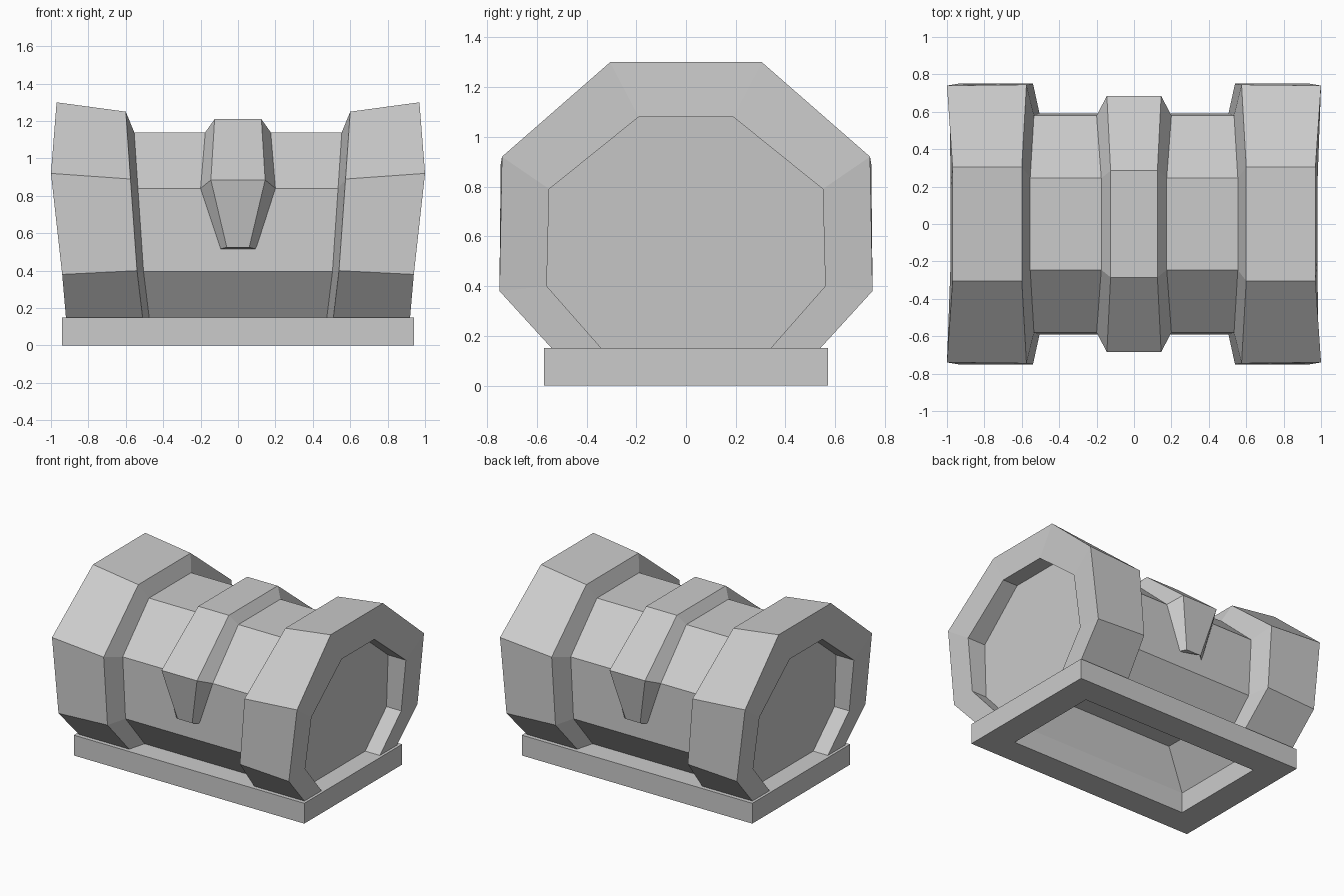
import bpy
import bmesh

cube = bpy.data.objects.get("Cube")
if cube:
    bpy.data.objects.remove(cube, do_unlink=True)

GREY = (0.6, 0.6, 0.6, 1)
mat = bpy.data.materials.new("plain grey")
mat.use_nodes = True
mat.diffuse_color = GREY
mat.node_tree.nodes["Principled BSDF"].inputs["Base Color"].default_value = GREY


def loft(name, rings, closed=False, caps=()):
    """Skin equal-length point rings; caps lists the rings to fill."""
    bm = bmesh.new()
    rows = [[bm.verts.new(p) for p in ring] for ring in rings]
    for a, b in zip(rows, rows[1:]):
        count = len(a)
        for i in range(count if closed else count - 1):
            j = (i + 1) % count
            bm.faces.new((a[i], a[j], b[j], b[i]))
    for i in caps:
        bm.faces.new(rows[i])
    bmesh.ops.recalc_face_normals(bm, faces=bm.faces)
    mesh = bpy.data.meshes.new(name)
    bm.to_mesh(mesh)
    bm.free()
    mesh.materials.append(mat)
    obj = bpy.data.objects.new(name, mesh)
    bpy.context.collection.objects.link(obj)
    return obj


def arch(half):
    """Mirror a half profile (low to high) from front to back."""
    return [(x, -y, z) for x, y, z in half] + [(x, y, z) for x, y, z in reversed(half)]


def mirror_x(rings):
    return rings + [[(-x, y, z) for x, y, z in r] for r in reversed(rings)]


def rect(x, y, z):
    return [(-x, -y, z), (x, -y, z), (x, y, z), (-x, y, z)]


# Barrel body: recessed end panel, rim, flared collar and narrow middle
panel = [(.80, .34, .15), (.82, .56, .40), (.84, .55, .79), (.86, .19, 1.08)]
rim = [(.92, .34, .15), (.94, .56, .40), (.985, .55, .79), (.98, .19, 1.08)]
end = [(.92, .54, .15), (.94, .75, .38), (1.0, .74, .92), (.97, .305, 1.30)]
collar = [(.51, .54, .15), (.54, .75, .40), (.575, .745, .89), (.60, .305, 1.25)]
waist = [(.475, .41, .15), (.505, .59, .395), (.535, .58, .84), (.555, .245, 1.14)]
body = mirror_x([arch(p) for p in (panel, rim, end, collar, waist)])
loft("barrel_body", body, caps=(0, -1))

# Raised strap over the middle, tapering to a tip on both sides
strap_foot = [(.10, .58, .515), (.20, .58, .84), (.175, .245, 1.14)]
strap_ridge = [(.06, .62, .525), (.145, .685, .885), (.125, .285, 1.21)]
strap = loft("center_strap", mirror_x([arch(strap_foot), arch(strap_ridge)]))
bm = bmesh.new()
bm.from_mesh(strap.data)
bmesh.ops.holes_fill(bm, edges=[e for e in bm.edges if e.is_boundary], sides=0)
bmesh.ops.recalc_face_normals(bm, faces=bm.faces)
bm.to_mesh(strap.data)
bm.free()

# Base frame with a hollow reaching up under the body
hollow = [rect(.54, .28, .40), rect(.73, .37, .15), rect(.73, .37, 0)]
frame = [rect(.94, .57, 0), rect(.94, .57, .15), rect(.73, .37, .15)]
loft("base_frame", hollow + frame, closed=True, caps=(0,))
